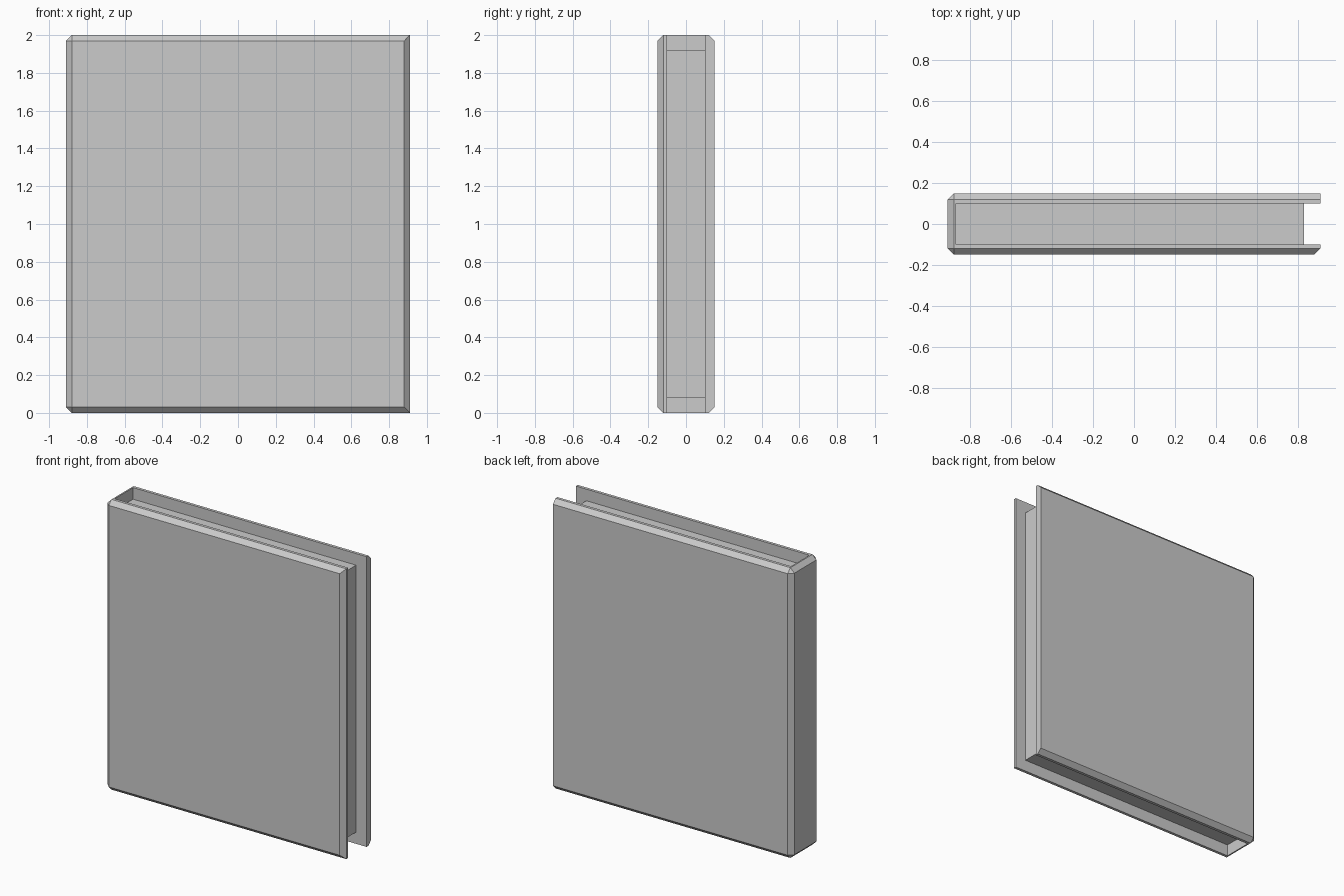
import bpy, bmesh

if "Cube" in bpy.data.objects:
    bpy.data.objects.remove(bpy.data.objects["Cube"])


def finish(bm, name):
    bmesh.ops.recalc_face_normals(bm, faces=bm.faces)
    mesh = bpy.data.meshes.new(name)
    bm.to_mesh(mesh)
    bm.free()
    obj = bpy.data.objects.new(name, mesh)
    bpy.context.collection.objects.link(obj)
    return obj


def prism(outline, z0, z1):
    bm = bmesh.new()
    face = bm.faces.new([bm.verts.new((x, y, z0)) for x, y in outline])
    top = bmesh.ops.extrude_face_region(bm, geom=[face], use_keep_orig=True)["geom"]
    for v in top:
        if isinstance(v, bmesh.types.BMVert):
            v.co.z = z1
    return bm


X, Y, H = 0.91, 0.15, 2.0
IN_X, IN_Y = -0.87, 0.10

# Cover: U-shaped wrap of front board, spine and back board
cover = prism([(X, -Y), (X, -IN_Y), (IN_X, -IN_Y), (IN_X, IN_Y),
               (X, IN_Y), (X, Y), (-X, Y), (-X, -Y)], 0, H)


# Chamfer the outer edges; the back board keeps a square fore edge
def on_outside(edge):
    a, b = (v.co for v in edge.verts)
    front = abs(a.y + Y) < 1e-4 and abs(b.y + Y) < 1e-4
    back = abs(a.y - Y) < 1e-4 and abs(b.y - Y) < 1e-4
    spine = abs(a.x + X) < 1e-4 and abs(b.x + X) < 1e-4
    fore_edge = a.x > 0 and b.x > 0
    return front or spine or (back and not fore_edge)


bmesh.ops.bevel(cover, geom=[e for e in cover.edges if on_outside(e)],
                offset=0.03, offset_type='OFFSET', segments=1,
                profile=0.5, affect='EDGES')
finish(cover, "book_cover")

# Page block, inset from the cover edges
finish(prism([(IN_X, -IN_Y), (0.83, -IN_Y), (0.83, IN_Y), (IN_X, IN_Y)],
             0.08, 1.92), "page_block")
